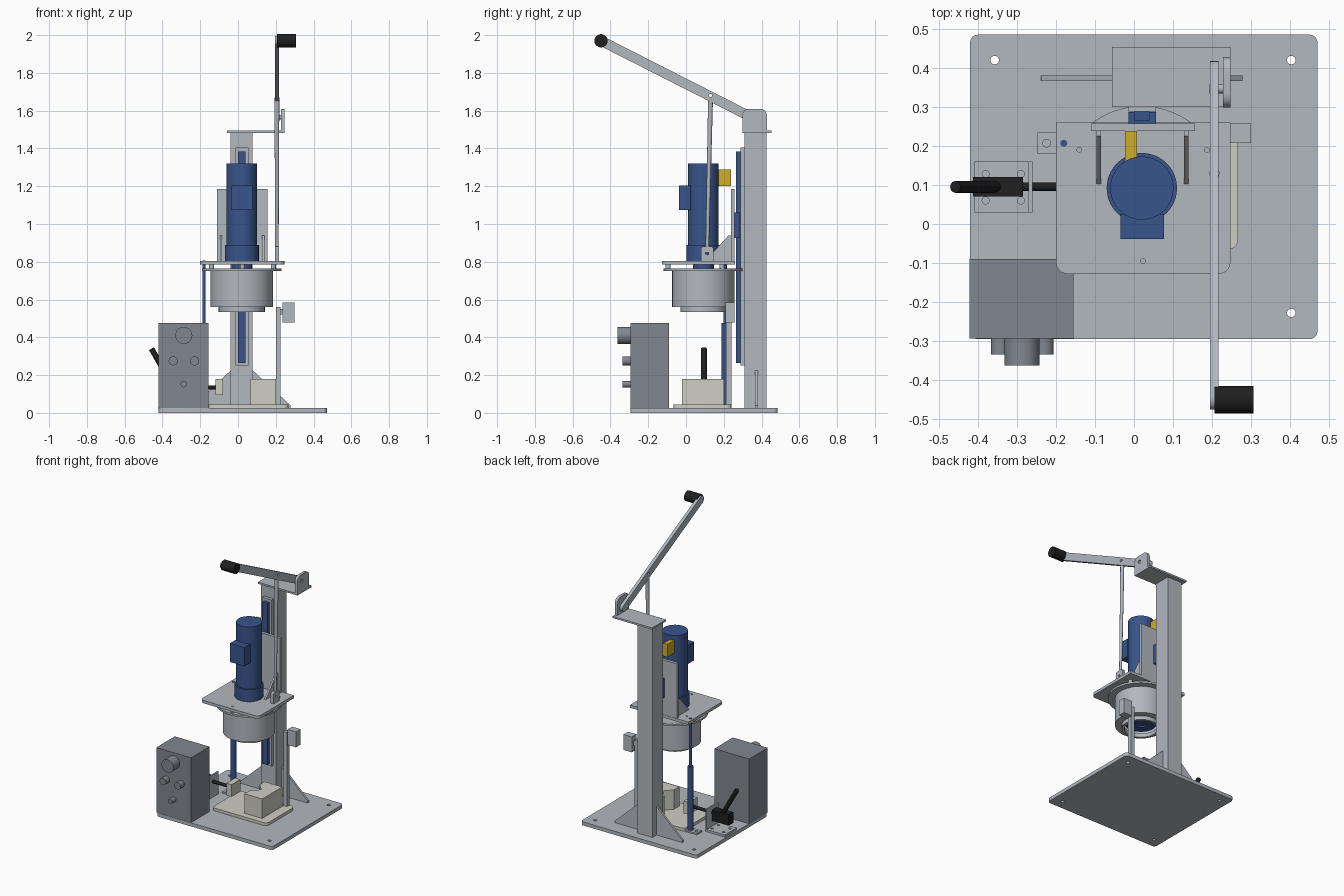
import bpy, bmesh
from math import sin, cos, pi, radians, atan2
from mathutils import Matrix, Vector

cube = bpy.data.objects.get("Cube")
if cube:
    bpy.data.objects.remove(cube)


def material(name, *rgb):
    m = bpy.data.materials.new(name)
    m.use_nodes = True
    m.diffuse_color = (*rgb, 1)
    m.node_tree.nodes["Principled BSDF"].inputs["Base Color"].default_value = (*rgb, 1)
    return m


STEEL = material("light steel", .45, .48, .52)
GREY = material("cabinet grey", .22, .245, .275)
BLUE = material("machine blue", .04, .09, .26)
YELLOW = material("yellow", .62, .42, .02)
CREAM = material("cream", .62, .62, .55)
BLACK = material("black", .014, .014, .014)


def finish(name, bm, mat):
    bmesh.ops.recalc_face_normals(bm, faces=bm.faces)
    me = bpy.data.meshes.new(name)
    bm.to_mesh(me)
    bm.free()
    me.materials.append(mat)
    ob = bpy.data.objects.new(name, me)
    bpy.context.collection.objects.link(ob)
    bpy.ops.object.select_all(action='DESELECT')
    ob.select_set(True)
    bpy.context.view_layer.objects.active = ob
    bpy.ops.object.shade_smooth_by_angle(angle=radians(35))
    return ob


def box(name, mat, x, y, z):
    bm = bmesh.new()
    lo, hi = Vector((x[0], y[0], z[0])), Vector((x[1], y[1], z[1]))
    mx = Matrix.Translation((lo + hi) / 2) @ Matrix.Diagonal((*(hi - lo), 1))
    bmesh.ops.create_cube(bm, size=1, matrix=mx)
    return finish(name, bm, mat)


def rod(name, mat, a, b, r, r2=None, n=32):
    a, b = Vector(a), Vector(b)
    bm = bmesh.new()
    mx = Matrix.Translation((a + b) / 2) @ (b - a).to_track_quat('Z', 'Y').to_matrix().to_4x4()
    bmesh.ops.create_cone(bm, cap_ends=True, segments=n, radius1=r, radius2=r2 or r,
                          depth=(b - a).length, matrix=mx)
    return finish(name, bm, mat)


def lathe(name, mat, profile, centre):
    # closed profile of (radius, height) turned about a vertical axis
    bm = bmesh.new()
    vs = [bm.verts.new((r, 0, z)) for r, z in profile]
    es = [bm.edges.new((vs[i - 1], vs[i])) for i in range(len(vs))]
    bmesh.ops.spin(bm, geom=vs + es, cent=(0, 0, 0), axis=(0, 0, 1), angle=2 * pi,
                   steps=64, use_merge=True)
    bmesh.ops.remove_doubles(bm, verts=bm.verts, dist=1e-5)
    bmesh.ops.translate(bm, verts=bm.verts, vec=(*centre, 0))
    return finish(name, bm, mat)


def circle(c, r, n=20):
    return [(c[0] + r * cos(2 * pi * i / n), c[1] + r * sin(2 * pi * i / n)) for i in range(n)]


def rounded(u, v, radii):
    # rectangle with one radius per corner, counter-clockwise from low u, low v
    pts = []
    corners = [(u[0], v[0], 1, 1), (u[1], v[0], -1, 1), (u[1], v[1], -1, -1), (u[0], v[1], 1, -1)]
    for k, ((cu, cv, su, sv), r) in enumerate(zip(corners, radii)):
        steps = 6 if r else 0
        for i in range(steps + 1):
            a = pi + k * pi / 2 + (i / 6) * pi / 2
            pts.append((cu + su * r + r * cos(a), cv + sv * r + r * sin(a)))
    return pts


AXES = {'z': ((1, 0, 0), (0, 1, 0), (0, 0, 1)),
        'x': ((0, 1, 0), (0, 0, 1), (1, 0, 0)),
        'y': ((1, 0, 0), (0, 0, 1), (0, 1, 0))}


def plate(name, mat, outline, lo, hi, axis='z', holes=()):
    # filled outline with holes, extruded along an axis
    cu = bpy.data.curves.new(name, 'CURVE')
    cu.dimensions, cu.fill_mode, cu.extrude = '2D', 'BOTH', (hi - lo) / 2
    for loop in [outline] + [circle(c, r) for c, r in holes]:
        s = cu.splines.new('POLY')
        s.points.add(len(loop) - 1)
        for p, q in zip(s.points, loop):
            p.co = (*q, 0, 1)
        s.use_cyclic_u = True
    tmp = bpy.data.objects.new(name, cu)
    bpy.context.collection.objects.link(tmp)
    bpy.context.view_layer.update()
    me = bpy.data.meshes.new_from_object(tmp.evaluated_get(bpy.context.evaluated_depsgraph_get()))
    bpy.data.objects.remove(tmp)
    bm = bmesh.new()
    bm.from_mesh(me)
    bpy.data.meshes.remove(me)
    bmesh.ops.remove_doubles(bm, verts=bm.verts, dist=1e-5)
    U, V, W = (Vector(a) for a in AXES[axis])
    for v in bm.verts:
        v.co = U * v.co.x + V * v.co.y + W * (v.co.z + (lo + hi) / 2)
    return finish(name, bm, mat)


CX, CY = .02, .092      # spindle axis
BASE = .025             # top of the base plate

# Base plate and column with side gussets
plate("base_plate", STEEL, rounded((-.42, .47), (-.295, .485), [.02] * 4), 0, BASE,
      holes=[((x, y), .011) for x in (-.357, .403) for y in (-.228, .42)])
box("column", STEEL, (-.04, .076), (.31, .425), (BASE, 1.485))
for side, label in ((-1, "right"), (1, "left")):
    edge = CX + side * .058
    tri = [(edge, BASE), (edge + side * .2, BASE), (edge + side * .2, .04), (edge, .225)]
    plate(label + "_column_gusset", STEEL, tri, .366, .38, 'y')

# Linear guide on the column front
box("guide_backing", STEEL, (-.014, .056), (.288, .312), (.25, 1.405))
box("guide_rail", BLUE, (0, .04), (.265, .29), (.265, 1.385))
box("guide_carriage", BLUE, (-.014, .056), (.255, .287), (.925, 1.06))

# Lever head
box("column_cap", STEEL, (-.057, .247), (.3, .453), (1.482, 1.494))
plate("lever_cheek", STEEL, rounded((.298, .428), (1.494, 1.61), [0, 0, .035, .035]),
      .228, .247, 'x', [((.347, 1.565), .012)])
rod("lever_pivot", STEEL, (.193, .347, 1.565), (.24, .347, 1.565), .012)
grip, pivot = Vector((-.45, 1.97)), Vector((.347, 1.565))
along = (pivot - grip).normalized()
turn = atan2(along.y, along.x)
tail = pivot + along * .05
bar = [(c.x + .026 * cos(turn + start + i * pi / 8), c.y + .026 * sin(turn + start + i * pi / 8))
       for c, start in ((grip, pi / 2), (tail, -pi / 2)) for i in range(9)]
plate("lever_bar", STEEL, bar, .195, .217, 'x', [((.13, 1.68), .009)])
rod("lever_grip", BLACK, (.206, -.45, 1.97), (.306, -.45, 1.97), .035)
rod("link_rod", STEEL, (.206, .112, .85), (.206, .13, 1.67), .009, .013, 16)
plate("link_lug", STEEL, rounded((.08, .145), (.805, .88), [0, 0, .01, .01]), .195, .217, 'x',
      [((.112, .845), .008)])

# Sliding head: platform, back plate and braces
pins = [(-.14, .19), (.187, .19), (.023, -.095)]
plate("head_platform", STEEL, rounded((-.2, .247), (-.128, .26), [.03, .03, 0, 0]), .785, .805,
      holes=[(p, .006) for p in pins])
box("head_back_plate", STEEL, (-.11, .156), (.238, .258), (.805, 1.185))
for x, label in ((-.09, "right"), (.134, "left")):
    plate(label + "_head_brace", STEEL, [(.103, .805), (.24, .805), (.24, .94), (.225, .94)],
          x - .006, x + .006, 'x')
for i, (x, y) in enumerate(pins):
    rod(f"spacer_{i + 1}", STEEL, (x, y, .763), (x, y, .786), .013, n=20)

# Motor
rod("motor_flange", BLUE, (CX, CY, .805), (CX, CY, .89), .09, n=64)
rod("motor_body", BLUE, (CX, CY, .89), (CX, CY, 1.32), .081, n=64)
rod("motor_spigot", BLUE, (CX, CY, .76), (CX, CY, .786), .055, n=48)
box("motor_terminal_box", BLUE, (-.034, .077), (-.038, .025), (1.075, 1.205))
box("motor_bracket", YELLOW, (-.023, .008), (.16, .238), (1.2, 1.288))

# Drum under the platform, open below, with the working disc inside
lathe("drum", STEEL, [(.03, .765), (.21, .765), (.21, .752), (.165, .752), (.165, .56),
                      (.122, .56), (.122, .533), (.105, .533), (.105, .56), (.15, .575),
                      (.15, .735), (.03, .735)], (CX, CY))
lathe("working_disc", BLUE, [(.04, .6), (.1, .6), (.1, .57), (.04, .57)], (CX, CY))
rod("spindle", BLUE, (CX, CY, .58), (CX, CY, .75), .045)

# Work table with fixed and moving jaws
plate("work_table", CREAM, rounded((-.155, .267), (-.065, .24), [.025] * 4), BASE, .045)
plate("fixed_jaw", CREAM, [(.065, -.02), (.2, -.02), (.2, .2), (.065, .2),
                           (.065, .145), (.115, CY), (.065, .04)], .045, .18)
box("moving_jaw", CREAM, (-.12, -.08), (.045, .14), (.095, .18))

# Stop post and sensor
box("stop_post", STEEL, (.2, .226), (.212, .242), (BASE, .56))
box("sensor_box", STEEL, (.235, .3), (.208, .258), (.478, .585))
box("sensor_arm", STEEL, (.22, .24), (.22, .24), (.52, .55))

# Gas spring
plate("spring_foot", STEEL, rounded((-.247, -.155), (.18, .234), [0] * 4), BASE, .035,
      holes=[((-.224, .207), .01)])
rod("spring_cylinder", BLUE, (-.18, .207, .035), (-.18, .207, .475), .018)
rod("spring_rod", BLUE, (-.18, .207, .47), (-.18, .207, .808), .009, n=20)

# Toggle clamp
plate("clamp_foot", STEEL, rounded((-.41, -.26), (.03, .16), [0] * 4), BASE, .04,
      holes=[((x, y), .009) for x in (-.38, -.29) for y in (.06, .128)])
box("clamp_upright", STEEL, (-.27, -.26), (.03, .16), (.04, .18))
box("clamp_body", BLACK, (-.412, -.284), (.07, .121), (.09, .165))
rod("clamp_plunger", BLACK, (-.285, .095, .135), (-.115, .095, .135), .011, n=20)
rod("clamp_handle", BLACK, (-.35, .095, .15), (-.458, .095, .34), .015, n=20)

# Control cabinet with knobs
box("control_cabinet", GREY, (-.422, -.155), (-.293, -.09), (BASE, .475))
for i, (x, z, r, y) in enumerate([(-.287, .41, .045, -.363), (-.343, .275, .024, -.335),
                                  (-.23, .275, .024, -.335), (-.287, .152, .017, -.335)]):
    rod(f"cabinet_knob_{i + 1}", GREY, (x, -.285, z), (x, y, z), r)
